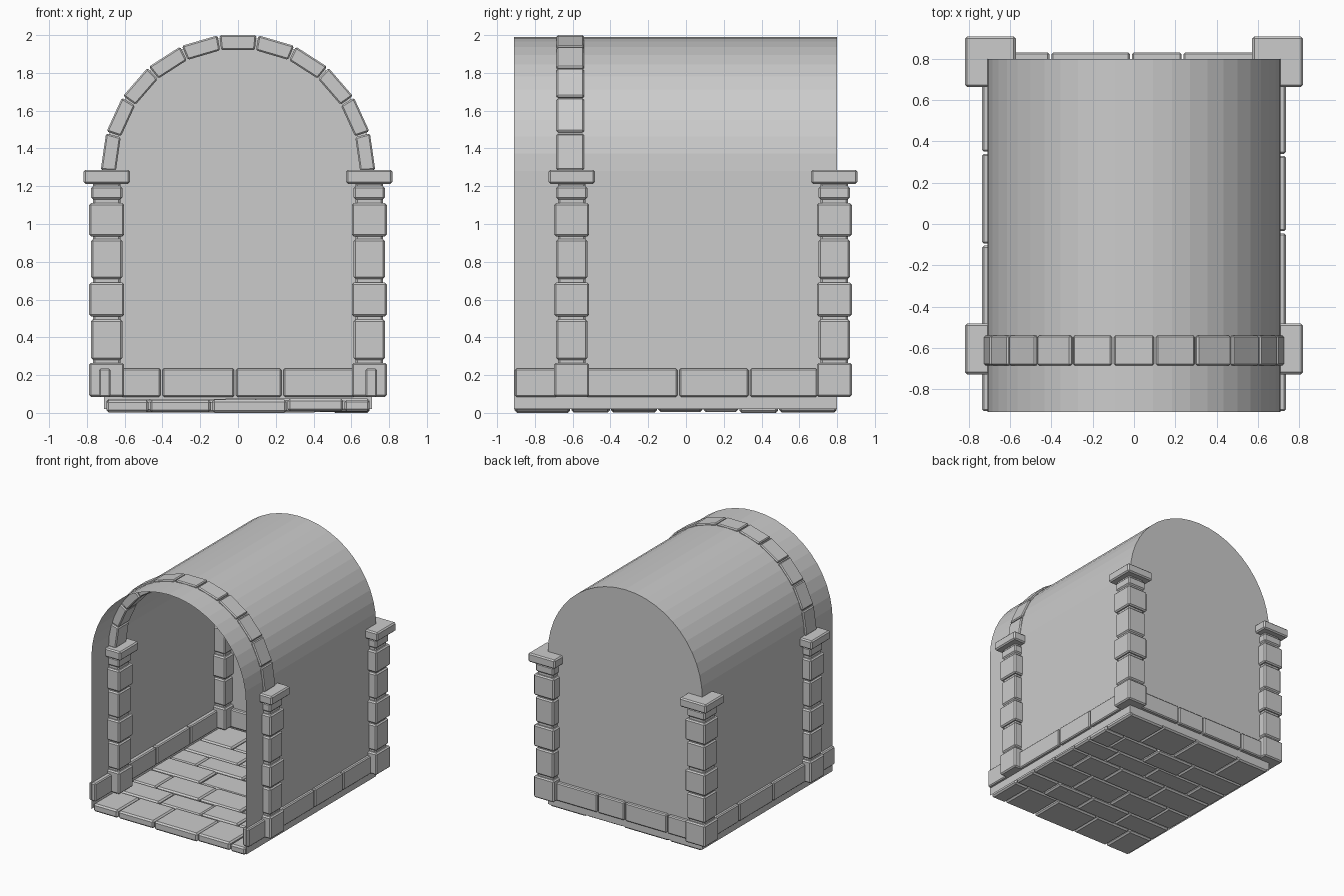
import bpy, bmesh, math, random
from mathutils import Matrix, Vector

if "Cube" in bpy.data.objects:
    bpy.data.objects.remove(bpy.data.objects["Cube"])

random.seed(4)


def finish(bm, name):
    bmesh.ops.recalc_face_normals(bm, faces=bm.faces[:])
    me = bpy.data.meshes.new(name)
    bm.to_mesh(me)
    bm.free()
    ob = bpy.data.objects.new(name, me)
    bpy.context.collection.objects.link(ob)
    return ob


def stones(name, boxes, bevel=0.008):
    """One object of bevelled blocks, each given as (min, max, matrix)."""
    bm = bmesh.new()
    for lo, hi, mat in boxes:
        lo, hi = Vector(lo), Vector(hi)
        size = hi - lo
        m = mat @ Matrix.Translation((lo + hi) / 2) @ Matrix.Diagonal((*size, 1))
        bmesh.ops.create_cube(bm, size=1, matrix=m)
    ob = finish(bm, name)
    b = ob.modifiers.new("worn_edges", 'BEVEL')
    b.width = bevel
    b.segments = 1
    return ob


I = Matrix.Identity(4)
Y0, Y1, R, SPRING = -0.91, 0.80, 0.71, 1.28

# Thin barrel vault with straight side walls, closed at the back
profile = [(R, 0.02)]
profile += [(R * math.cos(math.pi * i / 24), SPRING + R * math.sin(math.pi * i / 24))
            for i in range(25)]
profile += [(-R, 0.02)]
bm = bmesh.new()
front = [bm.verts.new((x, Y0, z)) for x, z in profile]
back = [bm.verts.new((x, Y1, z)) for x, z in profile]
for i in range(len(profile) - 1):
    bm.faces.new((front[i], front[i + 1], back[i + 1], back[i]))
bm.faces.new(back)
finish(bm, "vault_and_back_wall")

# Floor slabs in staggered rows
rows = [-0.91, -0.61, -0.40, -0.15, 0.09, 0.28, 0.49, 0.80]
seams = [[-0.47, -0.14, 0.26, 0.56], [-0.30, 0.08, 0.42], [-0.48, -0.08, 0.30],
         [-0.25, 0.20, 0.52], [-0.45, -0.02, 0.38], [-0.20, 0.16, 0.50],
         [-0.40, 0.02, 0.36]]
slabs = []
for y0, y1, cuts in zip(rows, rows[1:], seams):
    xs = [-0.70] + cuts + [0.70]
    for x0, x1 in zip(xs, xs[1:]):
        g = 0.003
        slabs.append(((x0 + g, y0 + g, random.uniform(0, 0.01)),
                      (x1 - g, y1 - g, random.uniform(0.066, 0.078)), I))
stones("floor_slabs", slabs, 0.012)

# Plinth course along the sides and the back
course = []
for s, ys in ((1, [-0.91, -0.60, -0.04, 0.335, 0.70]), (-1, [-0.91, -0.60, -0.10, 0.345, 0.70])):
    for a, b in zip(ys, ys[1:]):
        xs = sorted((s * 0.675, s * 0.735))
        course.append(((xs[0], a + 0.005, 0.085), (xs[1], b - 0.005, 0.235), I))
bx = [-0.65, -0.405, -0.015, 0.235, 0.65]
for a, b in zip(bx, bx[1:]):
    course.append(((a + 0.005, 0.77, 0.085), (b - 0.005, 0.83, 0.235), I))
stones("plinth_stones", course)

# Four piers: mortar core, alternating blocks and a cap
blocks = [(0.0725, 0.09, 1.22), (0.0925, 0.085, 0.265), (0.0825, 0.28, 0.495),
          (0.0925, 0.51, 0.69), (0.0825, 0.71, 0.92), (0.0925, 0.935, 1.11),
          (0.0825, 1.13, 1.20), (0.1225, 1.213, 1.287)]
for label, y in (("front", -0.605), ("back", 0.785)):
    for side, x in (("left", -0.695), ("right", 0.695)):
        stones(f"{label}_{side}_pier",
               [((x - h, y - h, z0), (x + h, y + h, z1), I) for h, z0, z1 in blocks], 0.01)

# Arch rib of eleven blocks over the front piers
step = math.pi / 11
rib = []
for i in range(11):
    m = Matrix.Translation((0, 0, SPRING)) @ Matrix.Rotation((i - 5) * step, 4, 'Y')
    rib.append(((-0.095, -0.685, 0.64), (0.095, -0.54, 0.72), m))
rib_ob = stones("arch_rib", rib)
# Taper each block toward the arch centre
for v in range(0, len(rib_ob.data.vertices), 8):
    m = rib[v // 8][2]
    inv = m.inverted()
    for vert in rib_ob.data.vertices[v:v + 8]:
        p = inv @ vert.co
        p.x *= 1.03 if p.z > 0.68 else 0.94
        vert.co = m @ p
